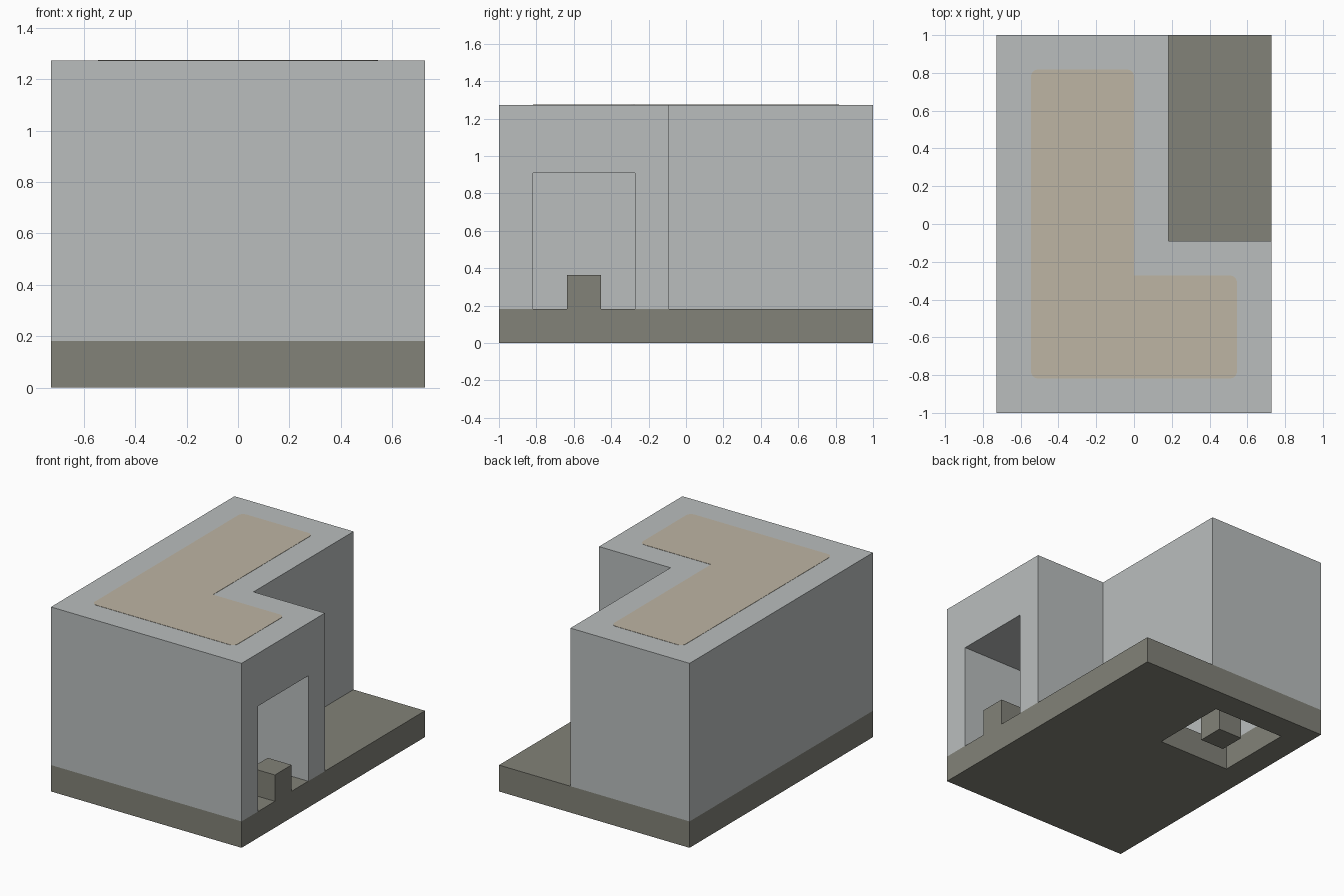
import bpy, bmesh

cube = bpy.data.objects.get("Cube")
if cube:
    bpy.data.objects.remove(cube, do_unlink=True)

U = 2 / 11  # grid module: the building is 8 x 11 x 7 modules


def material(name, r, g, b):
    m = bpy.data.materials.new(name)
    m.use_nodes = True
    m.diffuse_color = (r, g, b, 1)
    m.node_tree.nodes["Principled BSDF"].inputs["Base Color"].default_value = (r, g, b, 1)
    return m


wall_grey = material("wall grey", 0.49, 0.515, 0.515)
base_olive = material("base olive grey", 0.223, 0.223, 0.188)
roof_tan = material("roof tan", 0.515, 0.462, 0.366)


def prism(name, outline, z0, z1, mat, rounded=(), radius=0.2):
    """Extrude a counter-clockwise outline in modules; round the listed corners."""
    bm = bmesh.new()
    verts = [bm.verts.new((x * U, y * U, z0 * U)) for x, y in outline]
    bm.faces.new(verts)
    if rounded:
        bmesh.ops.bevel(bm, geom=[verts[i] for i in rounded], offset=radius * U,
                        segments=4, profile=0.5, affect='VERTICES')
    top = bmesh.ops.extrude_face_region(bm, geom=bm.faces[:])
    bmesh.ops.translate(bm, vec=(0, 0, (z1 - z0) * U),
                        verts=[g for g in top["geom"] if isinstance(g, bmesh.types.BMVert)])
    bmesh.ops.recalc_face_normals(bm, faces=bm.faces[:])
    mesh = bpy.data.meshes.new(name)
    bm.to_mesh(mesh)
    bm.free()
    mesh.materials.append(mat)
    ob = bpy.data.objects.new(name, mesh)
    bpy.context.collection.objects.link(ob)
    return ob


def rect(x0, x1, y0, y1):
    return [(x0, y0), (x1, y0), (x1, y1), (x0, y1)]


def ell(x0, x1, x2, y0, y1, y2):
    """L-shaped plan: long wing x0..x1, short wing out to x2 below y1."""
    return [(x0, y0), (x2, y0), (x2, y1), (x1, y1), (x1, y2), (x0, y2)]


def cut(ob, cutter):
    cutter.hide_render = True
    mod = ob.modifiers.new("opening", 'BOOLEAN')
    mod.operation = 'DIFFERENCE'
    mod.solver = 'EXACT'
    mod.object = cutter
    bpy.context.view_layer.objects.active = ob
    bpy.ops.object.modifier_apply(modifier=mod.name)
    bpy.data.objects.remove(cutter, do_unlink=True)


# Base slab with a square opening underneath the long wing
base = prism("base_slab", rect(-4, 4, -5.5, 5.5), 0, 1, base_olive)
cut(base, prism("floor_cutter", rect(-3, 0, 1.5, 4.5), -1, 2, base_olive))

# L-shaped walls and roof, hollowed by a passage that opens on the side
shell = prism("wall_shell", ell(-4, 1, 4, -5.5, -0.5, 5.5), 1, 7, wall_grey)
cut(shell, prism("passage_cutter", ell(-3, 0, 5, -4.5, -1.5, 4.5), 0, 5, wall_grey))

# Roof panel with rounded outer corners
prism("roof_panel", ell(-3, 0, 3, -4.5, -1.5, 4.5), 6.99, 7.01, roof_tan,
      rounded=(0, 1, 2, 4, 5))

# Block at each opening
prism("doorway_block", rect(3, 4, -3.5, -2.5), 1, 2, base_olive)
prism("floor_opening_block", rect(-2, -1, 2.5, 3.5), 0, 1, base_olive)
